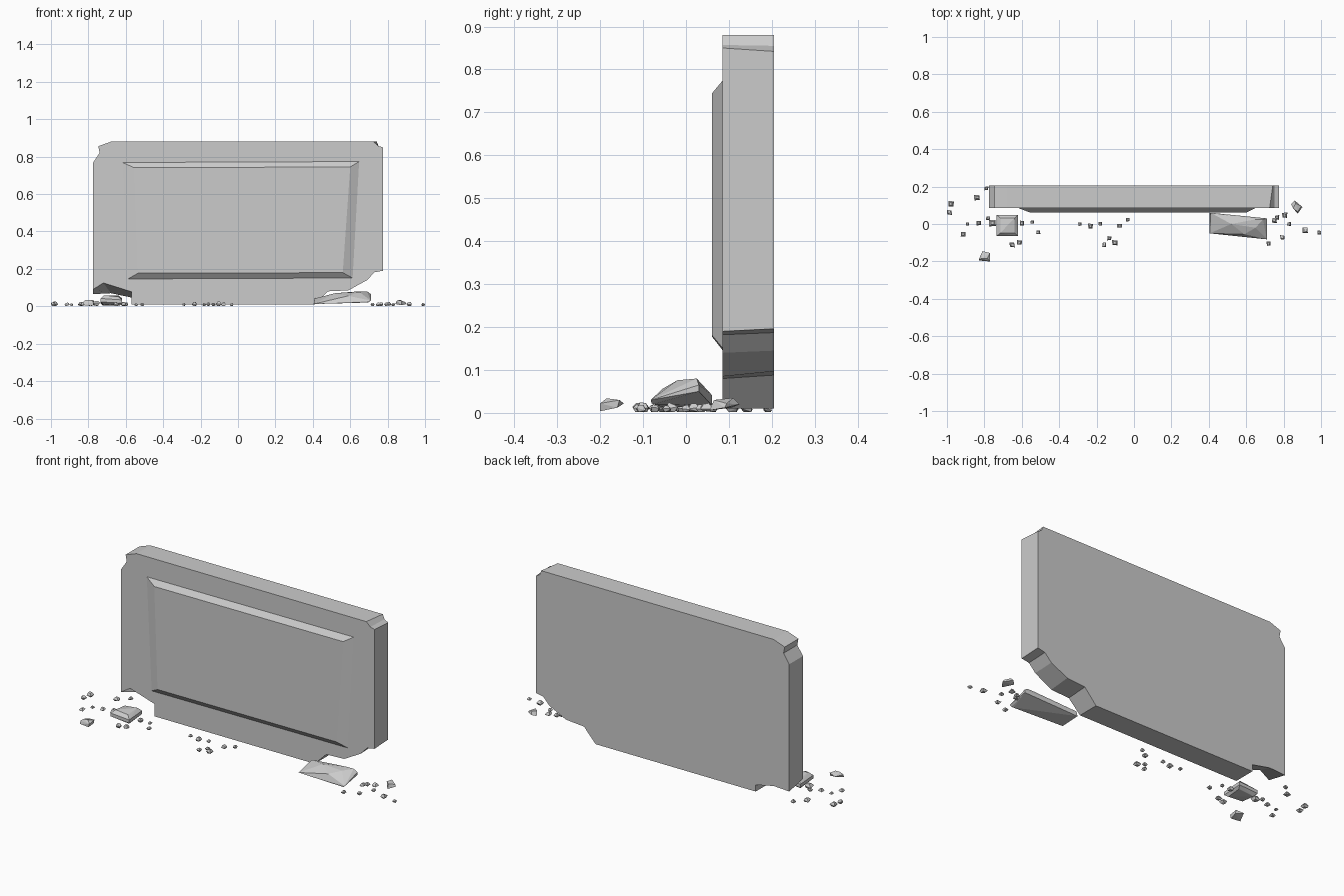
import bpy, bmesh, random
from mathutils import Vector, Matrix

random.seed(4)


def finish(bm, name):
    bmesh.ops.recalc_face_normals(bm, faces=bm.faces)
    mesh = bpy.data.meshes.new(name)
    bm.to_mesh(mesh)
    bm.free()
    obj = bpy.data.objects.new(name, mesh)
    bpy.context.collection.objects.link(obj)
    return obj


def loft(name, front, y_front, back, y_back):
    """Solid between two matching (x, z) outlines."""
    bm = bmesh.new()
    a = [bm.verts.new((x, y_front, z)) for x, z in front]
    b = [bm.verts.new((x, y_back, z)) for x, z in back]
    bm.faces.new(a)
    bm.faces.new(b[::-1])
    for i in range(len(a)):
        j = (i + 1) % len(a)
        bm.faces.new((a[i], b[i], b[j], a[j]))
    return finish(bm, name)


def hull(name, points):
    bm = bmesh.new()
    for p in points:
        bm.verts.new(p)
    res = bmesh.ops.convex_hull(bm, input=bm.verts)
    junk = {g for g in res["geom_interior"] + res["geom_unused"]
            if isinstance(g, bmesh.types.BMVert)}
    bmesh.ops.delete(bm, geom=list(junk), context='VERTS')
    bmesh.ops.dissolve_limit(bm, angle_limit=0.05, verts=bm.verts, edges=bm.edges)
    return finish(bm, name)


def chip(name, x, y, sx, sy, sz, z0=0.004):
    """Irregular pebble: a wide waist with smaller top and bottom faces."""
    pts = []
    for level, k in ((0, 0.6), (0.45, 1.0), (1, 0.5)):
        for cx, cy in ((-1, -1), (1, -1), (1, 1), (-1, 1)):
            pts.append((x + cx * sx / 2 * k * random.uniform(0.65, 1),
                        y + cy * sy / 2 * k * random.uniform(0.65, 1),
                        z0 + sz * min(1, max(0, level + random.uniform(-0.2, 0.2)))))
    return hull(name, pts)


# Slab with chipped corners (front and back outlines differ at the breaks)
slab_front = [(-0.57, 0.01), (0.41, 0.01), (0.48, 0.08), (0.59, 0.085), (0.69, 0.14),
              (0.73, 0.182), (0.775, 0.19), (0.775, 0.85), (0.75, 0.857), (0.725, 0.88),
              (-0.68, 0.88), (-0.747, 0.856), (-0.74, 0.82), (-0.775, 0.768),
              (-0.775, 0.09), (-0.72, 0.125), (-0.57, 0.078)]
slab_back = list(slab_front)
slab_back[2:7] = [(0.48, 0.088), (0.59, 0.097), (0.69, 0.145), (0.73, 0.187), (0.775, 0.196)]
slab_back[7:10] = [(0.775, 0.842), (0.752, 0.855), (0.742, 0.88)]
slab_back[14:17] = [(-0.775, 0.065), (-0.68, 0.07), (-0.57, 0.047)]
loft("stone_slab", slab_front, 0.085, slab_back, 0.205)

# Raised bevelled panel on the front
loft("raised_panel",
     [(-0.535, 0.177), (0.56, 0.18), (0.60, 0.745), (-0.555, 0.741)], 0.061,
     [(-0.59, 0.145), (0.615, 0.15), (0.65, 0.775), (-0.62, 0.77)], 0.086)

# Large broken piece at the right
hull("large_fragment", [
    (0.405, -0.05, 0.012), (0.70, -0.08, 0.022), (0.71, -0.082, 0.03),
    (0.405, 0.06, 0.018), (0.71, 0.03, 0.05), (0.69, -0.075, 0.02),
    (0.41, 0.06, 0.042), (0.52, 0.0, 0.07), (0.65, 0.025, 0.08),
    (0.69, 0.025, 0.08), (0.65, -0.02, 0.076), (0.59, -0.055, 0.056),
    (0.71, 0.03, 0.065)])

# Medium broken piece at the left
x0, y0 = -0.677, -0.008
pts = []
for z, hx, hy in ((0.008, 0.045, 0.04), (0.02, 0.057, 0.057),
                  (0.038, 0.057, 0.057), (0.055, 0.038, 0.04)):
    for cx, cy in ((-1, -1), (1, -1), (1, 1), (-1, 1)):
        pts.append((x0 + cx * hx, y0 + cy * hy, z + 0.004 * cx * cy))
hull("medium_fragment", pts)

# Small broken pieces
hull("small_fragment_left", [
    (-0.83, -0.195, 0.006), (-0.775, -0.2, 0.004), (-0.77, -0.2, 0.022), (-0.83, -0.19, 0.022),
    (-0.77, -0.16, 0.012), (-0.81, -0.145, 0.022), (-0.77, -0.155, 0.03), (-0.815, -0.185, 0.034),
    (-0.785, -0.185, 0.034)])
hull("small_fragment_right", [
    (0.84, 0.105, 0.012), (0.875, 0.055, 0.006), (0.9, 0.09, 0.012), (0.86, 0.125, 0.02),
    (0.85, 0.085, 0.03), (0.875, 0.065, 0.03), (0.865, 0.11, 0.035), (0.895, 0.095, 0.022)])

# Scattered pebbles: x, y, size
pebbles = [
    (-0.988, 0.062, .026), (-0.98, 0.108, .032), (-0.84, 0.142, .03), (-0.79, 0.19, .022),
    (-0.915, -0.055, .024), (-0.89, 0.0, .018), (-0.83, 0.005, .025), (-0.78, 0.03, .022),
    (-0.757, 0.005, .036), (-0.652, -0.11, .028), (-0.613, -0.1, .027), (-0.6, 0.005, .026),
    (-0.545, 0.01, .018), (-0.512, -0.045, .022), (-0.29, 0.0, .02), (-0.233, -0.012, .028),
    (-0.18, 0.002, .02), (-0.158, -0.112, .023), (-0.132, -0.075, .022), (-0.103, -0.1, .03),
    (-0.077, -0.01, .025), (-0.033, 0.022, .02), (0.72, -0.105, .022), (0.75, 0.018, .026),
    (0.765, 0.035, .024), (0.793, -0.072, .023), (0.805, 0.047, .028), (0.83, 0.0, .022),
    (0.915, -0.035, .03), (0.99, -0.045, .02)]
for i, (x, y, s) in enumerate(pebbles):
    chip(f"pebble_{i + 1:02d}", x, y, s * 1.1, s * 1.1, s * 0.75, 0.002)
